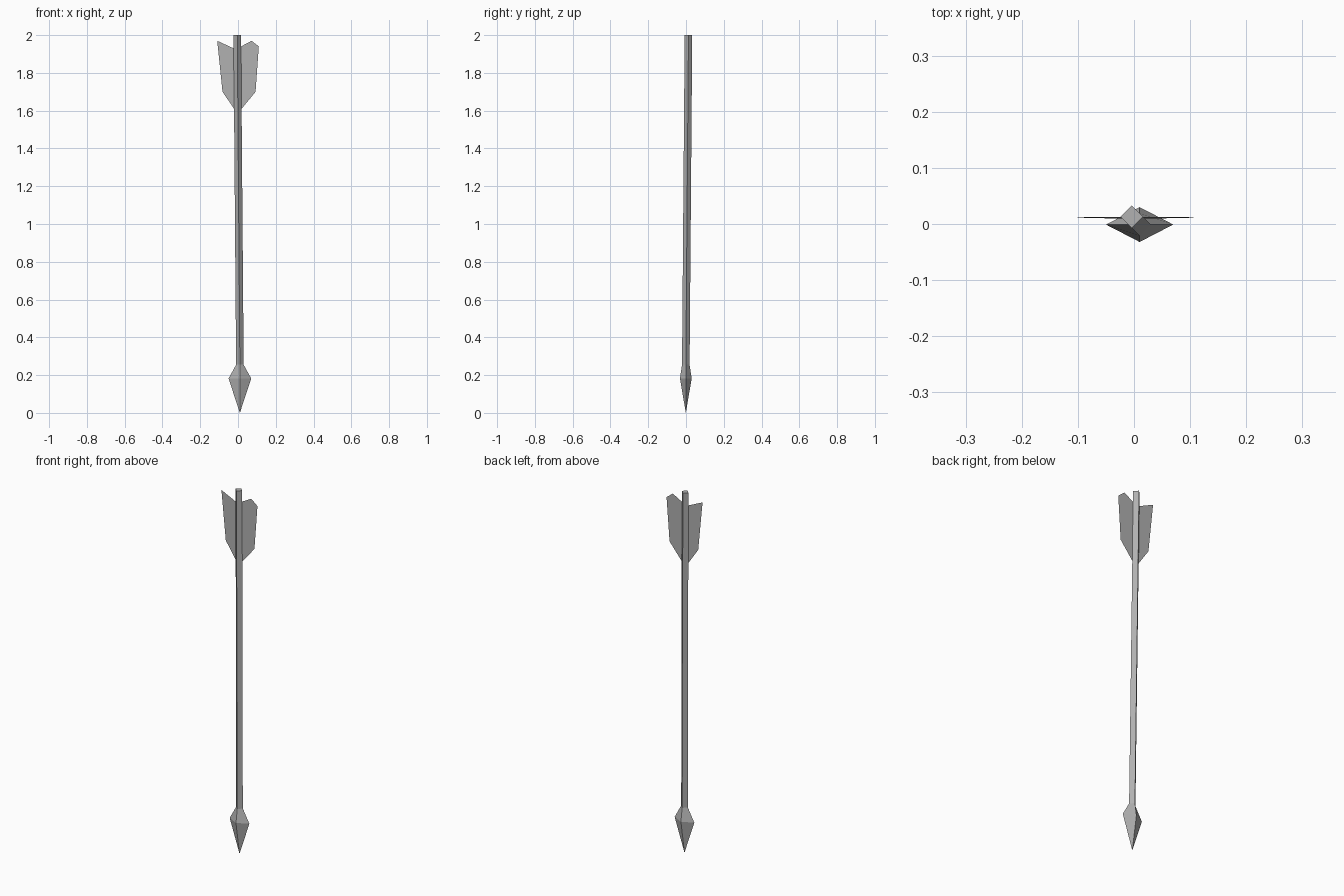
import bpy
import bmesh

if "Cube" in bpy.data.objects:
    bpy.data.objects.remove(bpy.data.objects["Cube"])

TOP = (-0.004, 0.013, 2.0)      # centre of the shaft's tail end
BASE = (0.01, -0.001, 0.255)    # centre where shaft meets head
R = 0.02

# Dark grey for the whole arrow
grey = bpy.data.materials.new("dark_grey")
grey.diffuse_color = (0.44, 0.44, 0.44, 1)
grey.use_nodes = True
grey.node_tree.nodes["Principled BSDF"].inputs["Base Color"].default_value = grey.diffuse_color


def axis(z):
    """Centre of the slightly leaning shaft at height z."""
    t = (z - BASE[2]) / (TOP[2] - BASE[2])
    return tuple(a + (b - a) * t for a, b in zip(BASE, TOP))


def finish(name, bm):
    bmesh.ops.recalc_face_normals(bm, faces=bm.faces)
    mesh = bpy.data.meshes.new(name)
    bm.to_mesh(mesh)
    bm.free()
    mesh.materials.append(grey)
    bpy.context.collection.objects.link(bpy.data.objects.new(name, mesh))


def ring(bm, c, rx, ry):
    """Four-sided diamond cross-section."""
    return [bm.verts.new((c[0] + x * rx, c[1] + y * ry, c[2]))
            for x, y in ((1, 0), (0, 1), (-1, 0), (0, -1))]


def bridge(bm, a, b):
    for i in range(4):
        j = (i + 1) % 4
        bm.faces.new((a[i], a[j], b[j], b[i]))


# Shaft: diamond section, closed at the tail
bm = bmesh.new()
low, high = ring(bm, BASE, R, R), ring(bm, TOP, R, R)
bridge(bm, low, high)
bm.faces.new(high)
finish("shaft", bm)

# Arrowhead: flattened diamond narrowing up to the shaft and down to a point
bm = bmesh.new()
neck = ring(bm, BASE, R, R)
wide = ring(bm, (BASE[0], BASE[1], 0.182), 0.06, 0.031)
tip = bm.verts.new((BASE[0], BASE[1], 0))
bridge(bm, wide, neck)
for i in range(4):
    bm.faces.new((wide[i], wide[(i + 1) % 4], tip))
finish("arrowhead", bm)

# Fletching: thin flat vanes starting at the shaft's side edges
vanes = {
    "left_vane": (-R, [(-0.082, 1.70), (-0.11, 1.97)], 1.61, 1.93),
    "right_vane": (R, [(0.093, 1.70), (0.11, 1.94), (0.072, 1.97)], 1.61, 1.94),
}
for name, (side, outer, z0, z1) in vanes.items():
    bm = bmesh.new()
    outline = [(axis(z0)[0] + side, z0)] + outer + [(axis(z1)[0] + side, z1)]
    bm.faces.new([bm.verts.new((x, axis(z)[1], z)) for x, z in outline])
    finish(name, bm)
